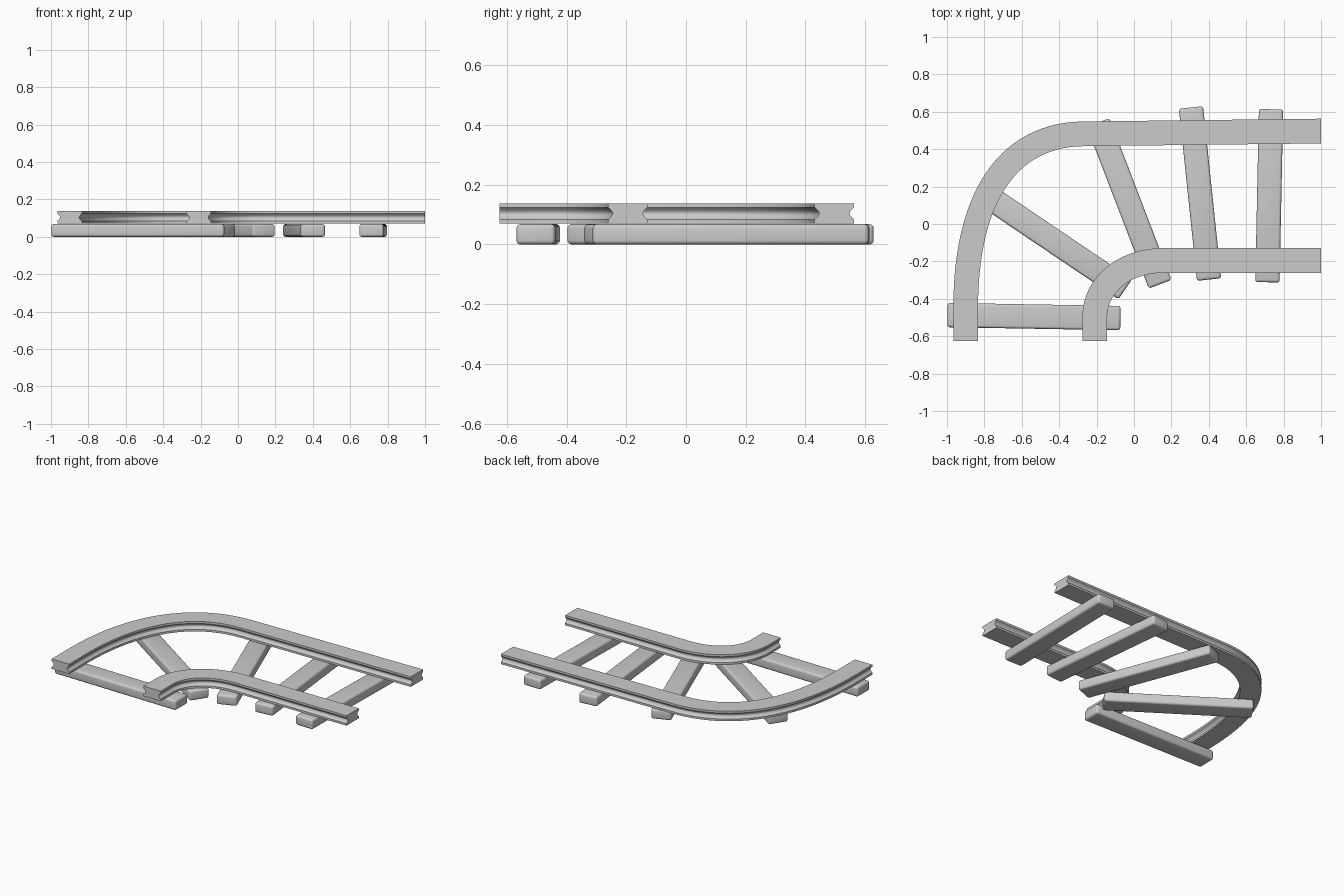
import bpy, bmesh, math
from mathutils import Vector

if "Cube" in bpy.data.objects:
    bpy.data.objects.remove(bpy.data.objects["Cube"])


def finish(bm, name):
    bmesh.ops.recalc_face_normals(bm, faces=bm.faces)
    me = bpy.data.meshes.new(name)
    bm.to_mesh(me)
    bm.free()
    ob = bpy.data.objects.new(name, me)
    bpy.context.collection.objects.link(ob)
    bpy.ops.object.select_all(action='DESELECT')
    ob.select_set(True)
    bpy.context.view_layer.objects.active = ob
    return ob


# Rail cross-section: rectangle with a rounded groove along each side
Z0, Z1, HALF, FLAT, DEPTH = 0.07, 0.138, 0.066, 0.014, 0.015
side = [(HALF, Z0)]
for i in range(9):
    t = i / 8
    side.append((HALF - DEPTH * math.sin(math.pi * t),
                 Z0 + FLAT + (Z1 - Z0 - 2 * FLAT) * t))
side.append((HALF, Z1))
PROFILE = side + [(-x, z) for x, z in reversed(side)]


def rail(name, start, curve, end, steps=28):
    """Sweep the section along straight - cubic bend - straight."""
    p = [Vector(c) for c in curve]
    path = [Vector(start)]
    for i in range(steps + 1):
        t = i / steps
        u = 1 - t
        path.append(u**3 * p[0] + 3*u*u*t * p[1] + 3*u*t*t * p[2] + t**3 * p[3])
    path.append(Vector(end))
    bm = bmesh.new()
    rings = []
    for i, c in enumerate(path):
        if i == 0:
            d = Vector((0, 1))
        elif i == len(path) - 1:
            d = Vector((1, 0))
        else:
            d = ((path[i+1] - c).normalized() + (c - path[i-1]).normalized()).normalized()
        n = Vector((d.y, -d.x))
        rings.append([bm.verts.new((c.x + n.x*w, c.y + n.y*w, z)) for w, z in PROFILE])
    k = len(PROFILE)
    for a, b in zip(rings, rings[1:]):
        for j in range(k):
            bm.faces.new((a[j], a[(j+1) % k], b[(j+1) % k], b[j]))
    bm.faces.new(rings[0])
    bm.faces.new(rings[-1])
    finish(bm, name)
    bpy.ops.object.shade_smooth_by_angle(angle=math.radians(30))


def sleeper(name, x, y, angle):
    """Rounded timber bar lying under the rails."""
    bm = bmesh.new()
    bmesh.ops.create_cube(bm, size=1)
    bmesh.ops.scale(bm, vec=(0.925, 0.13, 0.068), verts=bm.verts)
    bmesh.ops.bevel(bm, geom=bm.edges[:], offset=0.014, segments=4,
                    profile=0.5, affect='EDGES')
    ob = finish(bm, name)
    ob.location = (x, y, 0.034)
    ob.rotation_euler.z = math.radians(angle)
    bpy.ops.object.shade_smooth_by_angle(angle=math.radians(35))


# Two rails turning through a right angle
rail("outer_rail", (-0.9, -0.625),
     [(-0.9, -0.45), (-0.9, 0.15), (-0.67, 0.478), (-0.27, 0.482)], (1, 0.497))
rail("inner_rail", (-0.21, -0.625),
     [(-0.21, -0.5), (-0.21, -0.33), (-0.06, -0.195), (0.16, -0.195)], (1, -0.195))

# Sleepers fanned around the bend
for i, (x, y, a) in enumerate([(-0.535, -0.495, -1), (-0.43, -0.09, -34),
                               (-0.026, 0.11, -69), (0.353, 0.163, -84),
                               (0.723, 0.151, 88.8)]):
    sleeper(f"sleeper_{i + 1}", x, y, a)
